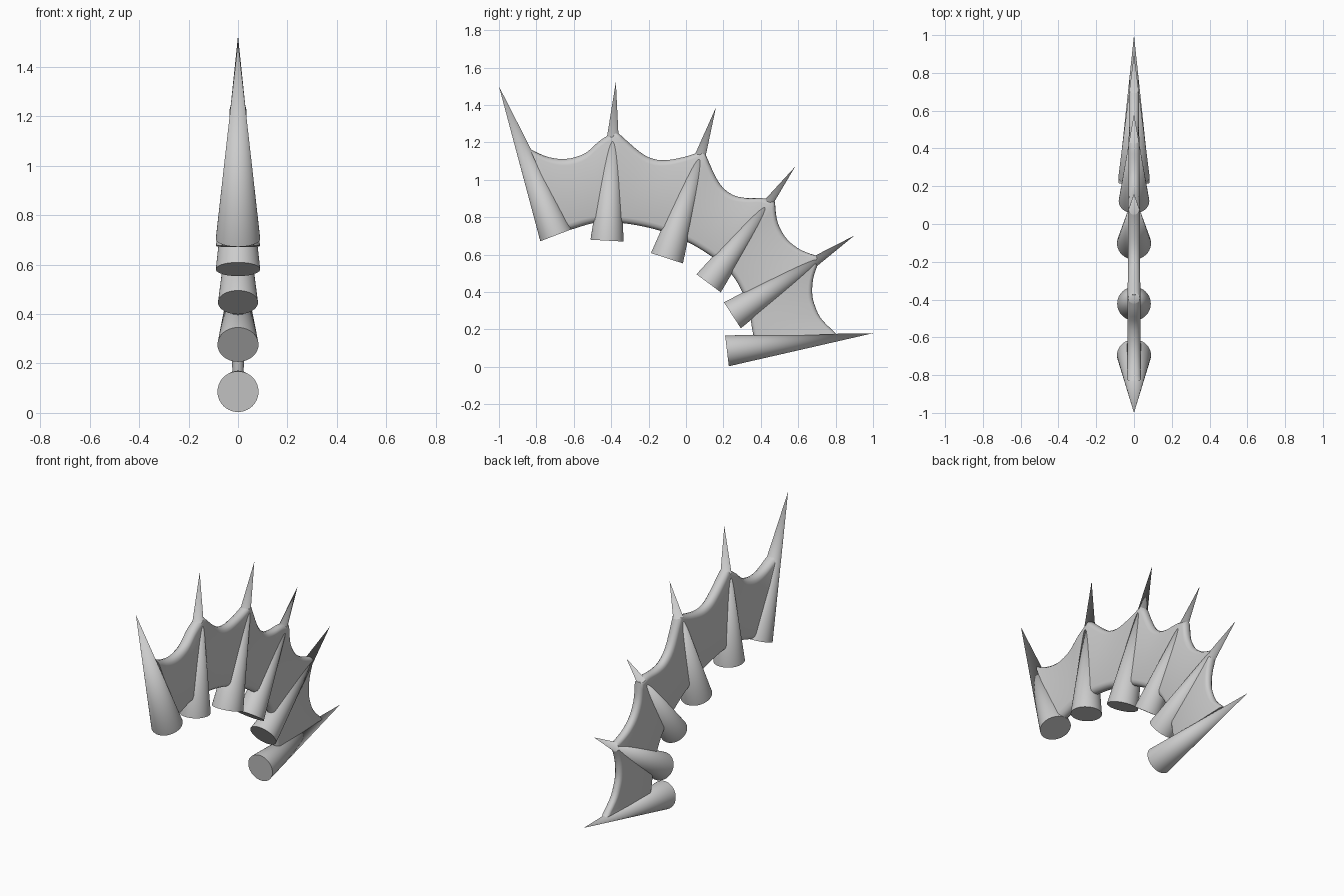
import bpy, bmesh, math
from mathutils import Vector

if "Cube" in bpy.data.objects:
    bpy.data.objects.remove(bpy.data.objects["Cube"])


def smooth(ob, deg):
    bpy.ops.object.select_all(action='DESELECT')
    ob.select_set(True)
    bpy.context.view_layer.objects.active = ob
    bpy.ops.object.shade_smooth_by_angle(angle=math.radians(deg))


# Spines: base centre (y, z), tip (y, z), base radius
spines = [
    ((-0.695, 0.704), (-1.00, 1.50), 0.090),
    ((-0.422, 0.675), (-0.375, 1.525), 0.089),
    ((-0.102, 0.581), (0.16, 1.387), 0.090),
    ((0.121, 0.447), (0.583, 1.07), 0.081),
    ((0.248, 0.276), (0.90, 0.702), 0.083),
    ((0.219, 0.086), (1.00, 0.18), 0.083),
]
for i, (b, t, r) in enumerate(spines):
    base, tip = Vector((0, *b)), Vector((0, *t))
    axis = tip - base
    bpy.ops.mesh.primitive_cone_add(
        vertices=40, radius1=r, radius2=0, depth=axis.length,
        location=(base + tip) / 2,
        rotation=(-math.atan2(axis.y, axis.z), 0, 0))
    ob = bpy.context.object
    ob.name = f"spine_{i + 1}"
    smooth(ob, 40)

# Membrane: scalloped outer edge for each bay between two spines
bays = [
    [(-0.835, 1.165), (-0.74, 1.123), (-0.64, 1.112), (-0.54, 1.142), (-0.46, 1.21), (-0.375, 1.262)],
    [(-0.375, 1.262), (-0.26, 1.16), (-0.19, 1.117), (-0.11, 1.105), (0.0, 1.125), (0.095, 1.158)],
    [(0.095, 1.158), (0.17, 0.995), (0.24, 0.925), (0.32, 0.903), (0.41, 0.902), (0.475, 0.885)],
    [(0.475, 0.885), (0.488, 0.78), (0.53, 0.695), (0.59, 0.64), (0.65, 0.61), (0.72, 0.588)],
    [(0.72, 0.588), (0.682, 0.48), (0.675, 0.39), (0.69, 0.325), (0.725, 0.255), (0.805, 0.175)],
]
roots = [(-0.64, 0.728), (-0.42, 0.775), (-0.09, 0.712), (0.19, 0.55), (0.315, 0.37), (0.362, 0.16)]


def catmull(pts, u):
    k = min(int(u), len(pts) - 2)
    f = u - k
    p1, p2 = Vector(pts[k]), Vector(pts[k + 1])
    p0 = Vector(pts[k - 1]) if k else 2 * p1 - p2
    p3 = Vector(pts[k + 2]) if k + 2 < len(pts) else 2 * p2 - p1
    return 0.5 * (2 * p1 + (p2 - p0) * f + (2 * p0 - 5 * p1 + 4 * p2 - p3) * f * f
                  + (3 * p1 - p0 - 3 * p2 + p3) * f ** 3)


# Loft rounded slab sections along the fan
STEPS, ARC = 18, 7
bm = bmesh.new()
rings = []
for i, bay in enumerate(bays):
    for s in range(STEPS + (i == len(bays) - 1)):
        f = s / STEPS
        outer = catmull(bay, f * (len(bay) - 1))
        inner = catmull(roots, i + f)
        h = 0.036 - 0.013 * (i + f) / len(bays)
        d = (outer - inner).normalized()
        ring = []
        for end, sign in ((outer, 1), (inner, -1)):
            for k in range(ARC):
                a = math.pi * k / (ARC - 1)
                p = end - sign * d * h * (1 - math.sin(a))
                ring.append(bm.verts.new((sign * h * math.cos(a), p.x, p.y)))
        rings.append(ring)
for a, b in zip(rings, rings[1:]):
    n = len(a)
    for k in range(n):
        bm.faces.new((a[k], a[(k + 1) % n], b[(k + 1) % n], b[k]))
bm.faces.new(rings[0])
bm.faces.new(rings[-1])
bmesh.ops.recalc_face_normals(bm, faces=bm.faces)
mesh = bpy.data.meshes.new("membrane")
bm.to_mesh(mesh)
bm.free()
membrane = bpy.data.objects.new("membrane", mesh)
bpy.context.collection.objects.link(membrane)
smooth(membrane, 45)
